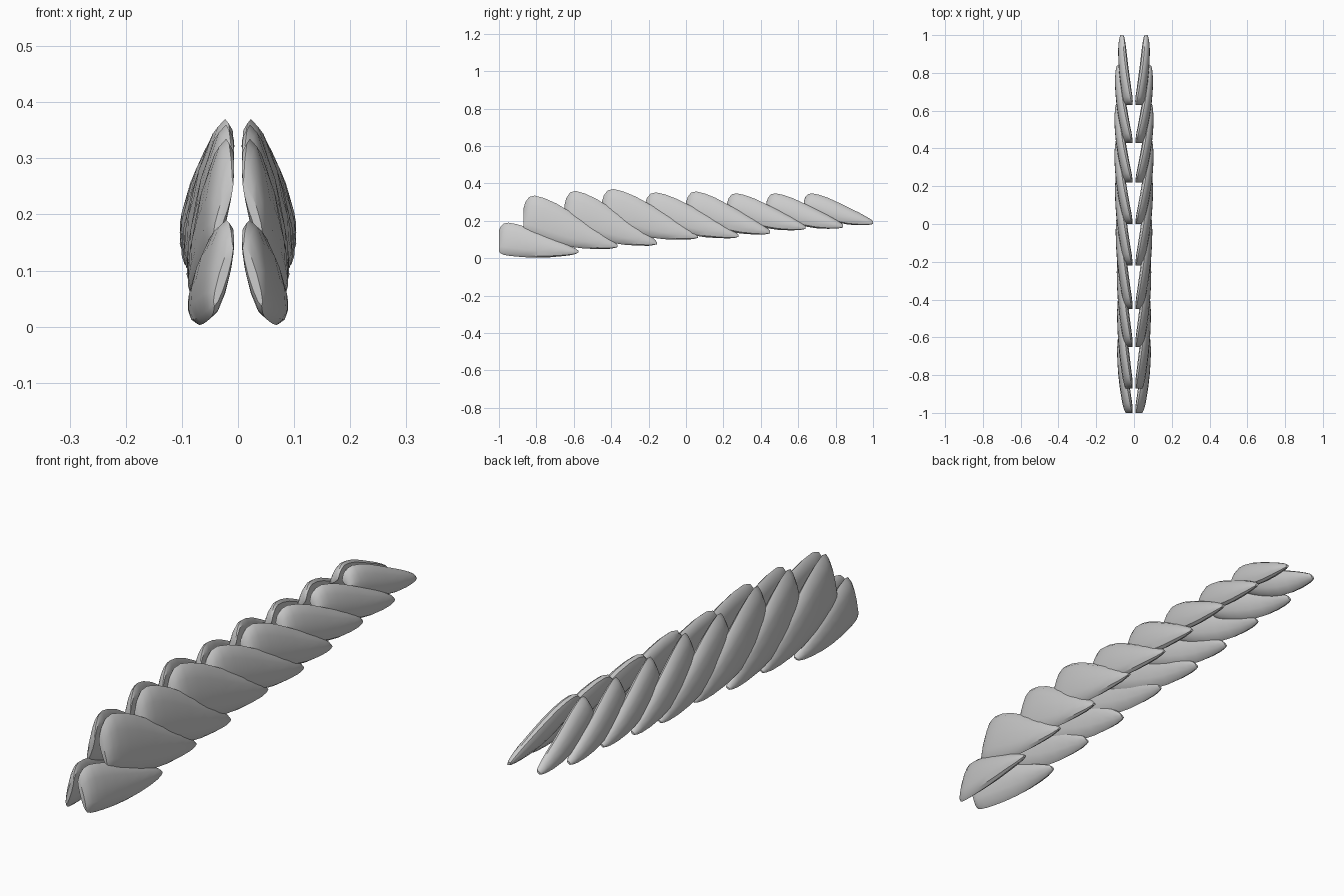
import bpy, bmesh, math

cube = bpy.data.objects.get("Cube")
if cube:
    bpy.data.objects.remove(cube)

grey = bpy.data.materials.new("pale_grey")
grey.use_nodes = True
grey.diffuse_color = (0.6, 0.6, 0.6, 1)
grey.node_tree.nodes["Principled BSDF"].inputs["Base Color"].default_value = (0.6, 0.6, 0.6, 1)

# Side outline of one grain: (position along grain, upper edge, lower edge, thickness)
# Edges are fractions of the rise from the tail to the crest.
OUTLINE = [(0.0, 0.72, 0.10, 0.35), (0.02, 0.86, 0.04, 0.62), (0.06, 0.97, 0.01, 0.82),
           (0.12, 1.0, 0, 0.95), (0.22, 0.95, 0, 1), (0.35, 0.84, 0, 1.05),
           (0.5, 0.67, 0, 1.05), (0.65, 0.49, 0, 1), (0.8, 0.31, 0, 0.9),
           (0.91, 0.16, 0, 0.7), (0.97, 0.07, 0.02, 0.5), (1.0, 0.0, 0.05, 0.25)]

# Rows: front y, tail y, crest z, tail z, lower edge at the front, outer reach
ROWS = [(-1.0, -0.575, 0.19, 0.04, 0.02, 0.09),
        (-0.87, -0.365, 0.335, 0.07, 0.14, 0.09),
        (-0.65, -0.155, 0.36, 0.085, 0.17, 0.092),
        (-0.45, 0.065, 0.37, 0.12, 0.19, 0.098),
        (-0.22, 0.28, 0.352, 0.125, 0.21, 0.102),
        (0.0, 0.45, 0.357, 0.145, 0.23, 0.105),
        (0.22, 0.64, 0.347, 0.17, 0.24, 0.105),
        (0.43, 0.84, 0.347, 0.178, 0.25, 0.102),
        (0.63, 1.0, 0.347, 0.197, 0.27, 0.084)]
SIDES = 12


def lower_edge(u, front, tail):
    """Sagging line from the front of the grain to just below its tail."""
    end = tail - 0.018
    sag = 0.018 if front < tail else 0.035
    return front + (end - front) * u - sag * math.sin(math.pi * u)


def make_grain(name, side, row):
    y0, y1, crest, tail, front, reach = row
    bm = bmesh.new()
    rings = []
    for u, top, lift, thick in OUTLINE:
        high = tail + (crest - tail) * top
        low = min(lower_edge(u, front, tail), high - 0.012) + lift * (crest - front)
        low = min(low, high - 0.01)
        mid, half = (high + low) / 2, (high - low) / 2
        width = 0.023 * thick
        # Grains splay outward towards the tail, and lean in at the crest
        centre = 0.026 + (reach - 0.046) * math.sin(u * math.pi / 2) ** 0.9
        lean = 0.016 * (1 - 0.7 * u)
        ring = []
        for k in range(SIDES):
            a = 2 * math.pi * k / SIDES
            x = centre + width * math.cos(a) - lean * math.sin(a)
            ring.append(bm.verts.new((side * max(x, 0.003), y0 + (y1 - y0) * u,
                                      max(mid + half * math.sin(a), 0))))
        rings.append(ring)
    for a, b in zip(rings, rings[1:]):
        for k in range(SIDES):
            j = (k + 1) % SIDES
            bm.faces.new((a[k], a[j], b[j], b[k]))
    bm.faces.new(rings[0])
    bm.faces.new(rings[-1])
    bmesh.ops.recalc_face_normals(bm, faces=bm.faces)
    mesh = bpy.data.meshes.new(name)
    bm.to_mesh(mesh)
    bm.free()
    mesh.materials.append(grey)
    obj = bpy.data.objects.new(name, mesh)
    bpy.context.collection.objects.link(obj)
    bpy.ops.object.select_all(action="DESELECT")
    obj.select_set(True)
    bpy.context.view_layer.objects.active = obj
    bpy.ops.object.shade_smooth_by_angle(angle=math.radians(35))


# Paired grains, overlapping from front to back
for i, row in enumerate(ROWS, 1):
    make_grain(f"left_grain_{i}", 1, row)
    make_grain(f"right_grain_{i}", -1, row)
